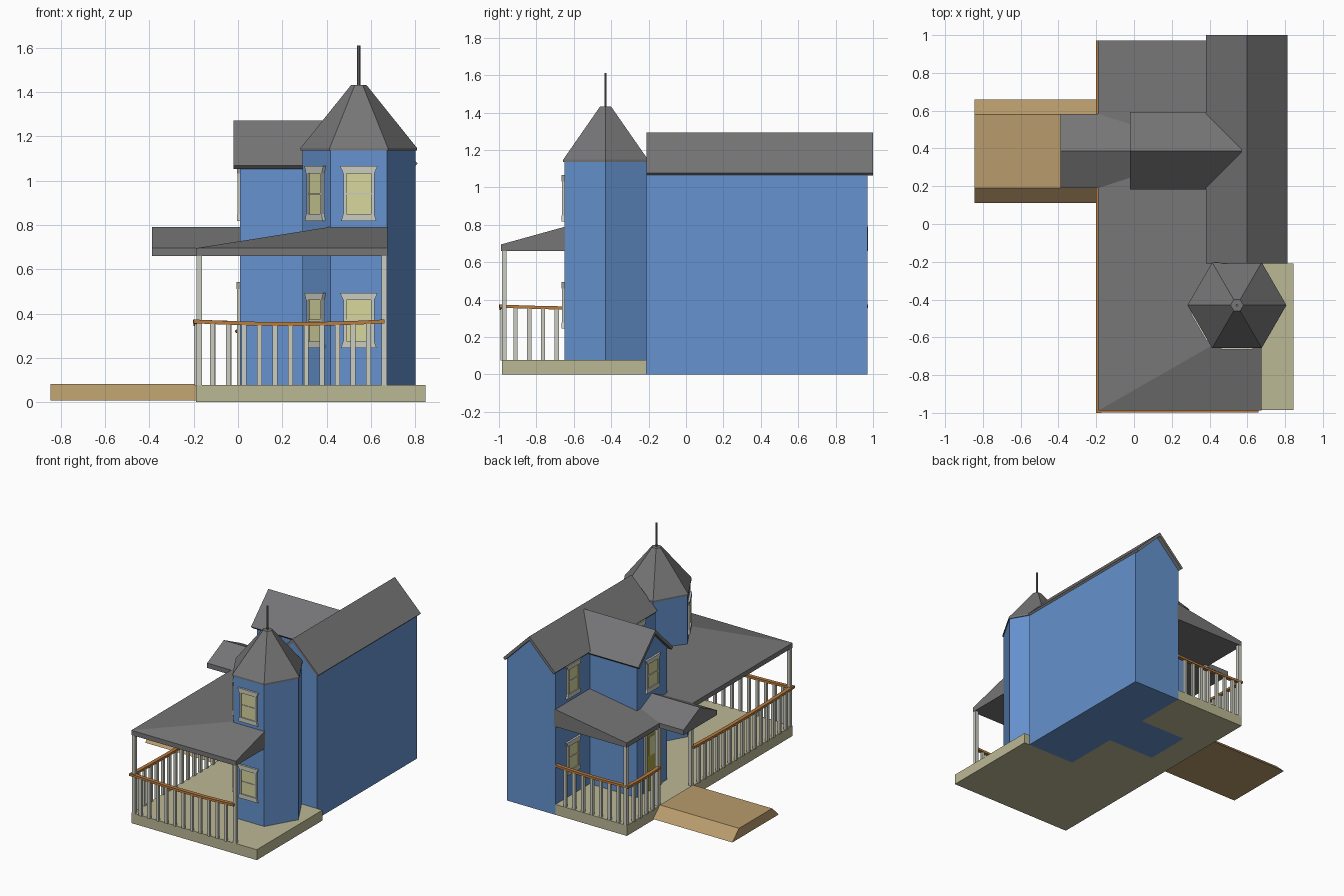
import bpy, bmesh
from math import radians, cos, sin, pi
from mathutils import Matrix, Vector

if "Cube" in bpy.data.objects:
    bpy.data.objects.remove(bpy.data.objects["Cube"])


def mat(name, col):
    m = bpy.data.materials.new(name)
    m.diffuse_color = (*col, 1)
    m.use_nodes = True
    m.node_tree.nodes["Principled BSDF"].inputs["Base Color"].default_value = m.diffuse_color
    return m


BLUE = mat("blue_siding", (0.13, 0.29, 0.62))
ROOF = mat("roof_grey", (0.18, 0.18, 0.185))
TRIM = mat("trim", (0.60, 0.61, 0.53))
DECK = mat("deck", (0.50, 0.48, 0.30))
WOOD = mat("rail_wood", (0.48, 0.20, 0.05))
RAMP = mat("ramp_tan", (0.48, 0.33, 0.15))
GLASS = mat("glass_yellow", (0.68, 0.68, 0.34))
DOOR = mat("door_olive", (0.40, 0.38, 0.06))


def solid(bm, pts, axis, a, b):
    """Extrude a 2D profile along an axis from a to b."""
    place = {'x': lambda p, t: (t, p[0], p[1]),
             'y': lambda p, t: (p[0], t, p[1]),
             'z': lambda p, t: (p[0], p[1], t)}[axis]
    lo = [bm.verts.new(place(p, a)) for p in pts]
    hi = [bm.verts.new(place(p, b)) for p in pts]
    n = len(pts)
    bm.faces.new(lo)
    bm.faces.new(hi[::-1])
    for i in range(n):
        j = (i + 1) % n
        bm.faces.new((lo[i], hi[i], hi[j], lo[j]))


def box(bm, x0, x1, y0, y1, z0, z1):
    solid(bm, [(x0, y0), (x1, y0), (x1, y1), (x0, y1)], 'z', z0, z1)


def finish(name, bm, material, matrix=None):
    bmesh.ops.recalc_face_normals(bm, faces=bm.faces)
    me = bpy.data.meshes.new(name)
    bm.to_mesh(me)
    bm.free()
    me.materials.append(material)
    ob = bpy.data.objects.new(name, me)
    bpy.context.collection.objects.link(ob)
    if matrix:
        ob.matrix_world = matrix
    return ob


def prism(name, pts, axis, a, b, material):
    bm = bmesh.new()
    solid(bm, pts, axis, a, b)
    return finish(name, bm, material)


def house_profile(c, half, eave, apex):
    return [(c - half, 0), (c + half, 0), (c + half, eave), (c, apex), (c - half, eave)]


def roof_profile(c, half, eave, apex, t=0.015):
    return [(c - half, eave + t), (c, apex), (c + half, eave + t),
            (c + half - t, eave), (c, apex - 2 * t), (c - half + t, eave)]


def hexagon(r):
    return [(0.545 + r * cos(i * pi / 3), -0.43 + r * sin(i * pi / 3)) for i in range(6)]


# Main house and wing
prism("main_house", house_profile(0.60, 0.20, 1.065, 1.265), 'y', -0.21, 0.97, BLUE)
prism("main_roof", roof_profile(0.597, 0.215, 1.062, 1.292), 'y', -0.21, 1.0, ROOF)
prism("wing", house_profile(0.387, 0.178, 1.065, 1.243), 'x', 0.01, 0.405, BLUE)
prism("wing_roof", roof_profile(0.387, 0.205, 1.052, 1.272), 'x', -0.02, 0.57, ROOF)

# Hexagonal tower, its roof and finial pole
prism("tower", hexagon(0.255), 'z', 0.07, 1.14, BLUE)
bm = bmesh.new()
rings = [[bm.verts.new((*p, z)) for p in hexagon(r)]
         for r, z in ((0.262, 1.135), (0.262, 1.148), (0.034, 1.432))]
bm.faces.new(rings[0])
bm.faces.new(rings[-1])
for lo, hi in zip(rings, rings[1:]):
    for i in range(6):
        j = (i + 1) % 6
        bm.faces.new((lo[i], lo[j], hi[j], hi[i]))
finish("tower_roof", bm, ROOF)
prism("finial_pole", hexagon(0.007), 'z', 1.425, 1.61, ROOF)

# Porch deck wraps around the house footprint
prism("porch_deck", [(-0.19, -0.985), (0.845, -0.985), (0.845, -0.21), (0.40, -0.21),
                     (0.40, 0.209), (0.01, 0.209), (0.01, 0.565), (0.40, 0.565),
                     (0.40, 0.97), (-0.19, 0.97)], 'z', 0, 0.078, DECK)
prism("entry_ramp", [(0.11, 0.008), (0.66, 0.008), (0.58, 0.083), (0.19, 0.083)],
      'x', -0.845, -0.19, RAMP)

# Hipped porch roof: low outer edge, high edge against the house
bm = bmesh.new()
plan = [(-0.19, -0.988, 0.695), (0.675, -0.988, 0.695), (0.675, -0.645, 0.79),
        (0.41, -0.645, 0.79), (0.41, 0.972, 0.79), (-0.19, 0.972, 0.695)]
top = [bm.verts.new(p) for p in plan]
low = [bm.verts.new((x, y, 0.66)) for x, y, z in plan]
for ids in ((0, 1, 2, 3), (0, 3, 4, 5)):
    bm.faces.new([top[i] for i in ids])
    bm.faces.new([low[i] for i in reversed(ids)])
for i in range(6):
    j = (i + 1) % 6
    bm.faces.new((low[i], low[j], top[j], top[i]))
finish("porch_roof", bm, ROOF)
prism("entry_gable_roof", [(0.19, 0.659), (0.583, 0.659), (0.583, 0.695),
                           (0.387, 0.791), (0.19, 0.695)], 'x', -0.388, 0.05, ROOF)

# Porch posts
bm = bmesh.new()
for x, y in ((-0.175, -0.972), (0.66, -0.972), (-0.175, 0.19), (-0.175, 0.585), (-0.175, 0.957)):
    box(bm, x - 0.013, x + 0.013, y - 0.013, y + 0.013, 0.075, 0.67)
finish("porch_posts", bm, TRIM)


# Railings: slightly sagging handrail over evenly spaced balusters
def railing(name, p0, p1, sag):
    p0, p1 = Vector(p0), Vector(p1)
    d = p1 - p0
    length = d.length
    m = Matrix.Translation((p0.x, p0.y, 0)) @ Matrix.Rotation(d.to_2d().angle_signed(Vector((1, 0))), 4, 'Z')
    drop = lambda t: 4 * sag * t * (1 - t)
    steps = [-0.015 / length] + [i / 6 for i in range(1, 6)] + [1]
    up = [(t * length, 0.373 - drop(max(t, 0))) for t in steps]
    dn = [(x, z - 0.017) for x, z in up]
    bm = bmesh.new()
    solid(bm, up + dn[::-1], 'y', -0.014, 0.014)
    finish(name + "_handrail", bm, WOOD, m)
    bm = bmesh.new()
    n = round(length / 0.073)
    for i in range(1, n):
        x = i * length / n
        box(bm, x - 0.011, x + 0.011, -0.01, 0.01, 0.075, 0.36 - drop(i / n))
    finish(name + "_balusters", bm, TRIM, m)


railing("front", (-0.185, -0.983), (0.66, -0.983), 0.012)
railing("side_long", (-0.187, -0.985), (-0.187, 0.19), 0.012)
railing("side_short", (-0.187, 0.957), (-0.187, 0.585), 0.006)
railing("rear", (-0.187, 0.957), (0.40, 0.957), 0.008)


# Windows: flared header and sill, jambs, middle bar and pane
def window(name, x, y, z, turn):
    m = Matrix.Translation((x, y, z)) @ Matrix.Rotation(radians(turn), 4, 'Z')
    bm = bmesh.new()
    solid(bm, [(-0.07, 0.215), (0.07, 0.215), (0.085, 0.248), (-0.085, 0.248)], 'y', -0.014, 0.005)
    solid(bm, [(-0.08, 0), (0.08, 0), (0.07, 0.032), (-0.07, 0.032)], 'y', -0.014, 0.005)
    for s in (-1, 1):
        a, b = sorted((s * 0.055, s * 0.07))
        box(bm, a, b, -0.012, 0.005, 0.03, 0.217)
    box(bm, -0.056, 0.056, -0.009, 0.005, 0.119, 0.127)
    finish(name + "_frame", bm, TRIM, m)
    bm = bmesh.new()
    box(bm, -0.056, 0.056, -0.005, 0.005, 0.03, 0.217)
    finish(name + "_pane", bm, GLASS, m)


for level, z in (("lower", 0.245), ("upper", 0.817)):
    window(level + "_tower_front_window", 0.545, -0.651, z, 0)
    window(level + "_tower_side_window", 0.354, -0.5405, z, -60)
    window(level + "_wall_rear_window", 0.40, 0.768, z, -90)
    window(level + "_wall_front_window", 0.40, 0.0, z, -90)
window("wing_window", 0.01, 0.387, 0.817, -90)

# Front door with frame, panels and knob
M = Matrix.Translation((0.01, 0.387, 0)) @ Matrix.Rotation(radians(-90), 4, 'Z')
bm = bmesh.new()
for s in (-1, 1):
    a, b = sorted((s * 0.075, s * 0.095))
    box(bm, a, b, -0.014, 0.005, 0.078, 0.51)
solid(bm, [(-0.095, 0.51), (0.095, 0.51), (0.108, 0.542), (-0.108, 0.542)], 'y', -0.016, 0.005)
finish("door_frame", bm, TRIM, M)
bm = bmesh.new()
box(bm, -0.076, 0.076, -0.006, 0.005, 0.078, 0.512)
finish("door", bm, DOOR, M)
bm = bmesh.new()
box(bm, -0.045, 0.045, -0.009, 0, 0.34, 0.48)
finish("door_pane", bm, GLASS, M)
bm = bmesh.new()
bmesh.ops.create_icosphere(bm, subdivisions=1, radius=0.009,
                           matrix=Matrix.Translation((0.06, -0.015, 0.32)))
finish("door_knob", bm, WOOD, M)
